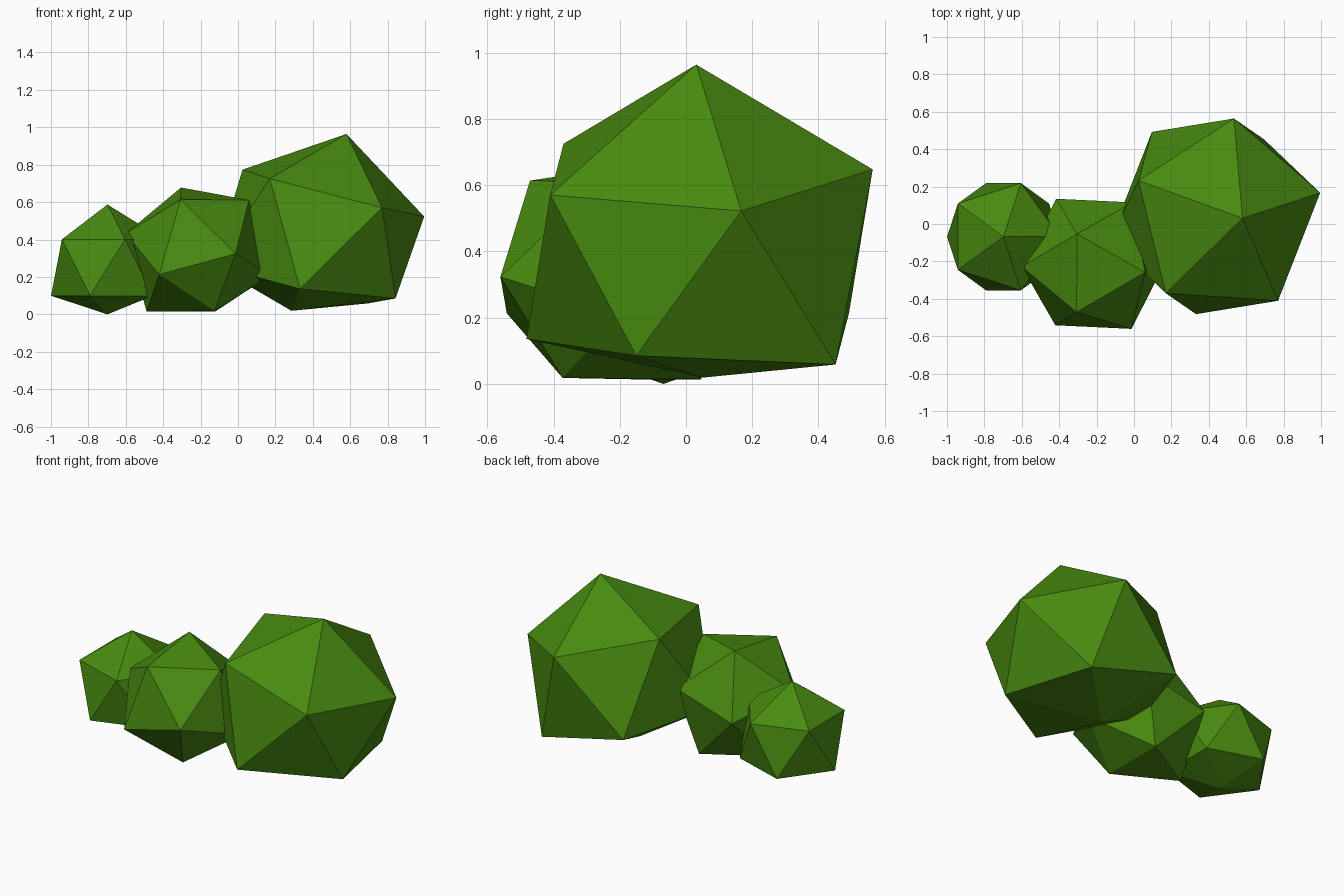
import bpy, bmesh
from mathutils import Vector, Matrix

cube = bpy.data.objects.get("Cube")
if cube:
    bpy.data.objects.remove(cube, do_unlink=True)

# Single leaf colour
green = bpy.data.materials.new("leaf_green")
green.use_nodes = True
leaf = (0.065, 0.255, 0.005, 1.0)
green.diffuse_color = leaf
green.node_tree.nodes["Principled BSDF"].inputs["Base Color"].default_value = leaf


def bush(name, centre, radius, pole, side, settle):
    """Faceted ball with one corner along pole and a neighbouring corner
    towards side; settle lists (below this height, rest at this height)."""
    up = Vector(pole).normalized()
    out = Vector(side)
    out = (out - up * out.dot(up)).normalized()
    turn = Matrix((out, up.cross(out), up)).transposed().to_4x4()
    bm = bmesh.new()
    bmesh.ops.create_icosphere(bm, subdivisions=1, radius=radius,
                               matrix=Matrix.Translation(centre) @ turn)
    # Flatten the underside onto the ground
    for v in bm.verts:
        for limit, rest in settle:
            if v.co.z < limit:
                v.co.z = rest
                break
    mesh = bpy.data.meshes.new(name)
    bm.to_mesh(mesh)
    bm.free()
    mesh.materials.append(green)
    bpy.context.collection.objects.link(bpy.data.objects.new(name, mesh))


bush("small_bush", (-0.698, -0.068, 0.25), 0.337,
     (0, 0, 1), (1, 0, 0), [(0, 0.0)])
bush("middle_bush", (-0.215, -0.213, 0.32), 0.402,
     (-0.088, 0.157, 0.352), (0.275, -0.047, 0.29), [(0, 0.018), (0.05, 0.014)])
bush("large_bush", (0.433, 0.041, 0.392), 0.591,
     (0.147, -0.010, 0.572), (0.557, 0.124, 0.137), [(0, 0.019), (0.04, 0.085)])
